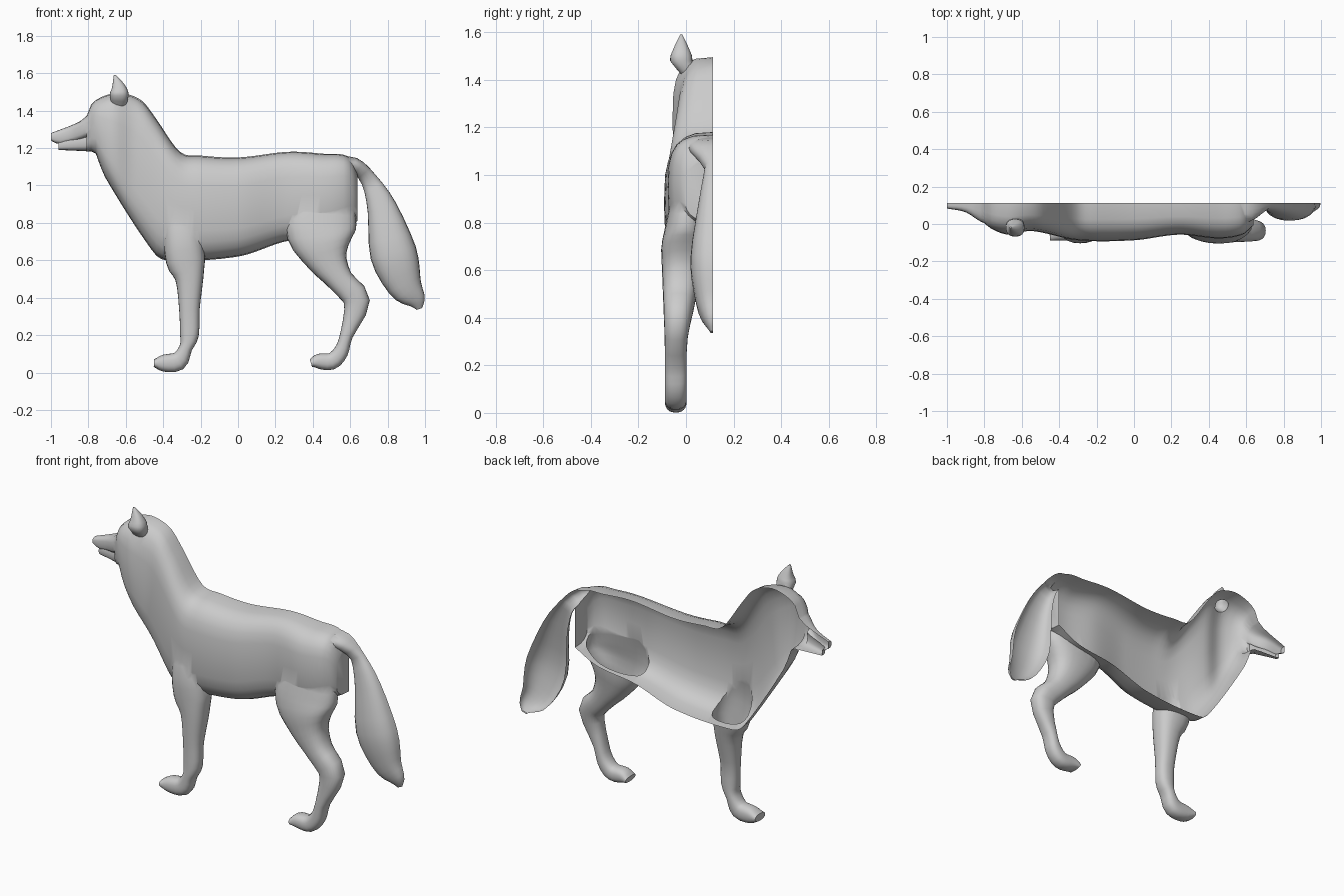
import bpy, bmesh, math
from mathutils import Vector

CUT = .113  # plane where the half model is left open
SIDES = 24

if "Cube" in bpy.data.objects:
    bpy.data.objects.remove(bpy.data.objects["Cube"])


def spline(points, t):
    """Smooth value at t through (key, value) points."""
    last = len(points) - 1
    i = 0
    while i < last - 1 and points[i + 1][0] < t:
        i += 1

    def slope(k):
        (xa, ya), (xb, yb) = points[max(k - 1, 0)], points[min(k + 1, last)]
        return (yb - ya) / (xb - xa)

    (x_start, start), (x_end, end) = points[i], points[i + 1]
    span = x_end - x_start
    u = (t - x_start) / span
    ease = u * u * (3 - 2 * u)
    bend = slope(i) * u * (1 - u) ** 2 - slope(i + 1) * u * u * (1 - u)
    return start + (end - start) * ease + span * bend


def skin(name, rings, power):
    """Loft rounded rings given as (centre, in-plane half axis, half width)."""
    bm = bmesh.new()
    loops = []
    for centre, axis, width in rings:
        loop = []
        for i in range(SIDES):
            angle = math.tau * i / SIDES
            u, v = (math.copysign(abs(k) ** (2 / power), k)
                    for k in (math.cos(angle), math.sin(angle)))
            loop.append(bm.verts.new(centre + axis * v + Vector((0, width * u, 0))))
        loops.append(loop)
    for a, b in zip(loops, loops[1:]):
        for i in range(SIDES):
            bm.faces.new((a[i - 1], a[i], b[i], b[i - 1]))
    bm.faces.new(loops[0])
    bm.faces.new(loops[-1])
    bmesh.ops.recalc_face_normals(bm, faces=bm.faces)
    mesh = bpy.data.meshes.new(name)
    bm.to_mesh(mesh)
    bm.free()
    obj = bpy.data.objects.new(name, mesh)
    bpy.context.collection.objects.link(obj)
    return obj


def trunk(name, slices, top, bottom, width):
    """Upright slices between a top and a bottom outline, centred on the cut."""
    first, end = top[0][0], top[-1][0]
    rings = []
    for i in range(slices + 1):
        x = first + (end - first) * i / slices
        high, low = spline(top, x), spline(bottom, x)
        rings.append((Vector((x, CUT, (high + low) / 2)),
                      Vector((0, 0, (high - low) / 2)), spline(width, x)))
    return skin(name, rings, power=3.2)


def limb(name, path, section, steps=3):
    """Rings square to a path of (x, z, thickness); section gives width and y."""
    columns = [list(enumerate(values)) for values in zip(*path)]
    count = (len(path) - 1) * steps
    samples = [[spline(c, i / steps) for c in columns] for i in range(count + 1)]
    rings = []
    for i, (x, z, thick) in enumerate(samples):
        before, after = samples[max(i - 1, 0)], samples[min(i + 1, count)]
        axis = Vector((before[1] - after[1], 0, after[0] - before[0])).normalized()
        width, y = section(z, thick)
        rings.append((Vector((x, y, z)), axis * thick / 2, width))
    return skin(name, rings, power=2.4)


def leg_section(z, thick):
    """Slim below, swelling at the shoulder or thigh and sinking into the body."""
    swell = max(0, 1 - abs(z - .7) / .4)
    return .046 + .05 * swell, -.043 + .085 * max(0, z - .3)


# Head, neck and trunk
body = trunk("wolf_half", 58,
    top=[(-.81, 1.37), (-.78, 1.44), (-.68, 1.49), (-.6, 1.49), (-.51, 1.45),
         (-.44, 1.36), (-.31, 1.18), (-.2, 1.16), (0, 1.15), (.27, 1.18),
         (.45, 1.17), (.6, 1.15), (.64, 1.06)],
    bottom=[(-.81, 1.18), (-.76, 1.17), (-.72, 1.06), (-.45, .64), (-.38, .6),
            (0, .62), (.25, .7), (.5, .74), (.64, .81)],
    width=[(-.81, .1), (-.76, .14), (-.67, .17), (-.55, .15), (-.3, .2),
           (0, .2), (.24, .17), (.45, .19), (.58, .17), (.64, .12)])

# Muzzle resting on a narrower jaw
muzzle = trunk("muzzle", 10,
    top=[(-1, 1.28), (-.85, 1.34), (-.8, 1.38), (-.74, 1.42)],
    bottom=[(-1, 1.24), (-.95, 1.22), (-.74, 1.27)],
    width=[(-1, .03), (-.9, .05), (-.82, .1), (-.74, .13)])
jaw = trunk("jaw", 6,
    top=[(-.96, 1.24), (-.74, 1.3)],
    bottom=[(-.96, 1.19), (-.74, 1.18)],
    width=[(-.96, .03), (-.83, .07), (-.74, .11)])

# Ear, rooted in the skull
ear = limb("ear",
    [(-.64, 1.38, .05), (-.635, 1.48, .1), (-.64, 1.53, .07), (-.66, 1.59, .01)],
    lambda z, thick: (thick * .47, -.02 + .6 * max(0, 1.48 - z)))

# Bushy tail with a broad root
tail = limb("tail",
    [(.53, 1.11, .08), (.62, 1.11, .08), (.7, 1.03, .09), (.77, .88, .16),
     (.83, .64, .25), (.89, .47, .19), (.95, .39, .11), (.97, .34, .03)],
    lambda z, thick: (max(thick * .38, .9 * (z - 1)), CUT))

# Front leg from shoulder to paw
front_leg = limb("front_leg",
    [(-.3, .95, .16), (-.3, .78, .2), (-.28, .6, .21), (-.26, .5, .15),
     (-.26, .34, .11), (-.26, .2, .1), (-.28, .13, .07), (-.32, .06, .1),
     (-.4, .05, .09), (-.45, .05, .04)], leg_section)

# Hind leg from thigh to paw
hind_leg = limb("hind_leg",
    [(.46, 1, .24), (.45, .85, .36), (.445, .73, .36), (.48, .6, .22),
     (.55, .49, .14), (.635, .38, .14), (.58, .2, .07), (.55, .11, .08),
     (.5, .06, .09), (.43, .06, .08), (.39, .05, .04)], leg_section)

# Weld the parts into one skin
bpy.context.view_layer.objects.active = body
for part in (muzzle, jaw, ear, tail, front_leg, hind_leg):
    weld = body.modifiers.new("weld", "BOOLEAN")
    weld.operation, weld.solver, weld.object = "UNION", "EXACT", part
    bpy.ops.object.modifier_apply(modifier=weld.name)
    bpy.data.objects.remove(part)

# Slice along the spine and leave the inside open
bm = bmesh.new()
bm.from_mesh(body.data)
bmesh.ops.bisect_plane(bm, geom=bm.verts[:] + bm.edges[:] + bm.faces[:],
                       dist=1e-5, plane_co=(0, CUT, 0), plane_no=(0, 1, 0),
                       clear_outer=True)
bm.to_mesh(body.data)
bm.free()

bpy.ops.object.select_all(action="DESELECT")
body.select_set(True)
bpy.ops.object.shade_smooth_by_angle(angle=math.radians(50))
